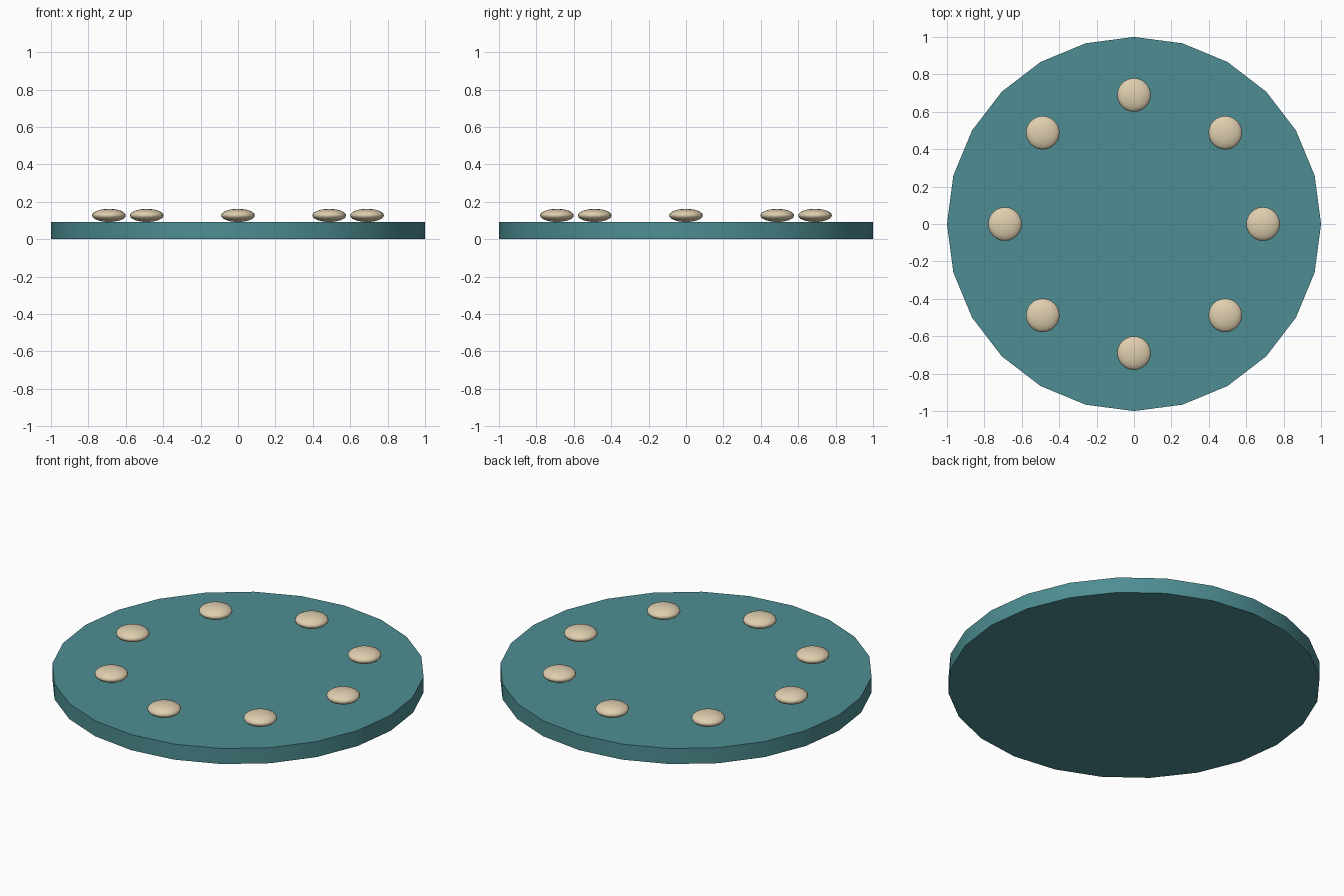
import bpy
from math import sin, cos, pi, radians

cube = bpy.data.objects.get("Cube")
if cube:
    bpy.data.objects.remove(cube, do_unlink=True)


def material(name, rgb):
    mat = bpy.data.materials.new(name)
    mat.use_nodes = True
    mat.diffuse_color = (*rgb, 1)
    mat.node_tree.nodes["Principled BSDF"].inputs["Base Color"].default_value = (*rgb, 1)
    return mat


def finish(name, mat):
    obj = bpy.context.object
    obj.name = name
    obj.data.materials.append(mat)
    bpy.ops.object.shade_smooth_by_angle(angle=radians(40))
    return obj


teal = material("teal", (0.075, 0.27, 0.29))
cream = material("cream", (0.74, 0.62, 0.43))

DISC_HEIGHT = 0.092
BEAD_RADIUS, BEAD_HALF_HEIGHT = 0.09, 0.035
RING_RADIUS, BEAD_COUNT = 0.69, 8

# Flat round base
bpy.ops.mesh.primitive_cylinder_add(vertices=24, radius=1, depth=DISC_HEIGHT,
                                    location=(0, 0, DISC_HEIGHT / 2))
finish("base_disc", teal)

# Ring of flattened beads resting on the base
for i in range(BEAD_COUNT):
    a = 2 * pi * i / BEAD_COUNT
    bpy.ops.mesh.primitive_uv_sphere_add(
        segments=24, ring_count=12, radius=BEAD_RADIUS,
        location=(RING_RADIUS * cos(a), RING_RADIUS * sin(a), DISC_HEIGHT + BEAD_HALF_HEIGHT))
    bead = finish(f"bead_{i + 1}", cream)
    bead.scale.z = BEAD_HALF_HEIGHT / BEAD_RADIUS
